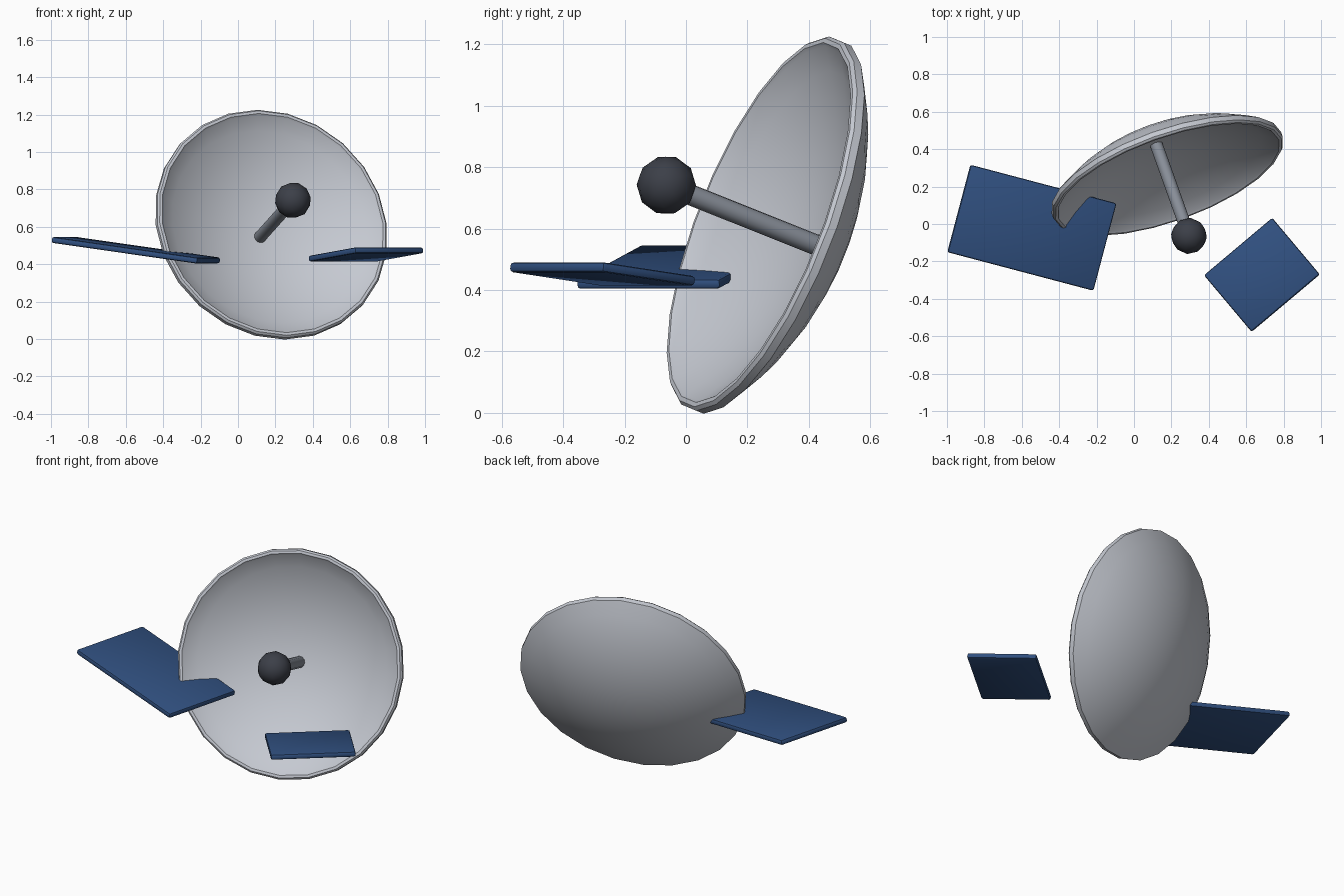
import bpy, bmesh, math
from mathutils import Vector, Matrix

if "Cube" in bpy.data.objects:
    bpy.data.objects.remove(bpy.data.objects["Cube"])


def material(name, rgb):
    m = bpy.data.materials.new(name)
    m.diffuse_color = (*rgb, 1)
    m.use_nodes = True
    m.node_tree.nodes["Principled BSDF"].inputs["Base Color"].default_value = m.diffuse_color
    return m


LIGHT_GREY = material("light_grey", (0.56, 0.585, 0.64))
MID_GREY = material("mid_grey", (0.25, 0.275, 0.32))
CHARCOAL = material("charcoal", (0.045, 0.05, 0.065))
NAVY = material("navy_blue", (0.03, 0.08, 0.215))


def finish(bm, name, mat, matrix):
    bmesh.ops.recalc_face_normals(bm, faces=bm.faces)
    me = bpy.data.meshes.new(name)
    bm.to_mesh(me)
    bm.free()
    me.materials.append(mat)
    ob = bpy.data.objects.new(name, me)
    bpy.context.collection.objects.link(ob)
    ob.matrix_world = matrix
    bpy.ops.object.select_all(action='DESELECT')
    ob.select_set(True)
    bpy.context.view_layer.objects.active = ob
    bpy.ops.object.shade_smooth_by_angle(angle=math.radians(32))
    return ob


def frame(origin, x, y, z):
    return Matrix.Translation(origin) @ Matrix((x, y, z)).transposed().to_4x4()


# Shared dish frame: local z is the pointing direction, local y is uphill
axis = Vector((0.315, -0.881, 0.352)).normalized()
right = Vector((0, 0, 1)).cross(axis).normalized()
dish_frame = frame(Vector((0.185, 0.24, 0.62)), right, axis.cross(right), axis)


def cap_arc(radius, z_rim, depth, steps):
    """Spherical cap profile from the pole out to the rim."""
    rs = (radius ** 2 + depth ** 2) / (2 * depth)
    half = math.asin(radius / rs)
    return [(rs * math.sin(half * i / steps),
             z_rim - depth + rs * (1 - math.cos(half * i / steps)))
            for i in range(steps + 1)]


# Dish: turned shell with a rounded lip
inner = cap_arc(0.617, -0.01, 0.20, 8)
lip = [(0.626, 0.0), (0.641, 0.0), (0.651, -0.011)]
outer = cap_arc(0.651, -0.038, 0.217, 8)[::-1]
bm = bmesh.new()
verts = [bm.verts.new((r, 0, z)) for r, z in inner + lip + outer]
edges = [bm.edges.new(pair) for pair in zip(verts, verts[1:])]
bmesh.ops.spin(bm, geom=verts + edges, cent=(0, 0, 0), axis=(0, 0, 1),
               angle=math.tau, steps=24, use_duplicate=False)
bmesh.ops.remove_doubles(bm, verts=bm.verts, dist=0.0005)
finish(bm, "dish", LIGHT_GREY, dish_frame)

# Feed rod along the dish axis
bm = bmesh.new()
bmesh.ops.create_cone(bm, cap_ends=True, segments=12, radius1=0.034,
                      radius2=0.034, depth=0.56,
                      matrix=Matrix.Translation((0, 0, 0.06)))
finish(bm, "feed_rod", MID_GREY, dish_frame)

# Feed ball at the rod tip
bm = bmesh.new()
bmesh.ops.create_icosphere(bm, subdivisions=2, radius=0.097,
                           matrix=Matrix.Translation((0, 0, 0.345)))
finish(bm, "feed_ball", CHARCOAL, dish_frame)


def panel(name, centre, edge_a, edge_b, thick=0.032):
    """Bevelled slab spanned by two edge vectors."""
    a, b = Vector(edge_a), Vector(edge_b)
    x = a.normalized()
    z = x.cross(b).normalized()
    bm = bmesh.new()
    bmesh.ops.create_cube(bm, size=1)
    bmesh.ops.scale(bm, vec=(a.length, b.length, thick), verts=bm.verts)
    bmesh.ops.bevel(bm, geom=bm.edges[:], offset=0.011, segments=2,
                    profile=0.5, affect='EDGES')
    finish(bm, name, NAVY, frame(Vector(centre), x, z.cross(x), z))


# Solar panels
panel("left_panel", (-0.546, -0.02, 0.475), (0.78, -0.206, -0.112), (0.128, 0.466, 0))
panel("right_panel", (0.684, -0.272, 0.452), (0.365, 0.307, 0), (-0.255, 0.301, -0.046))
